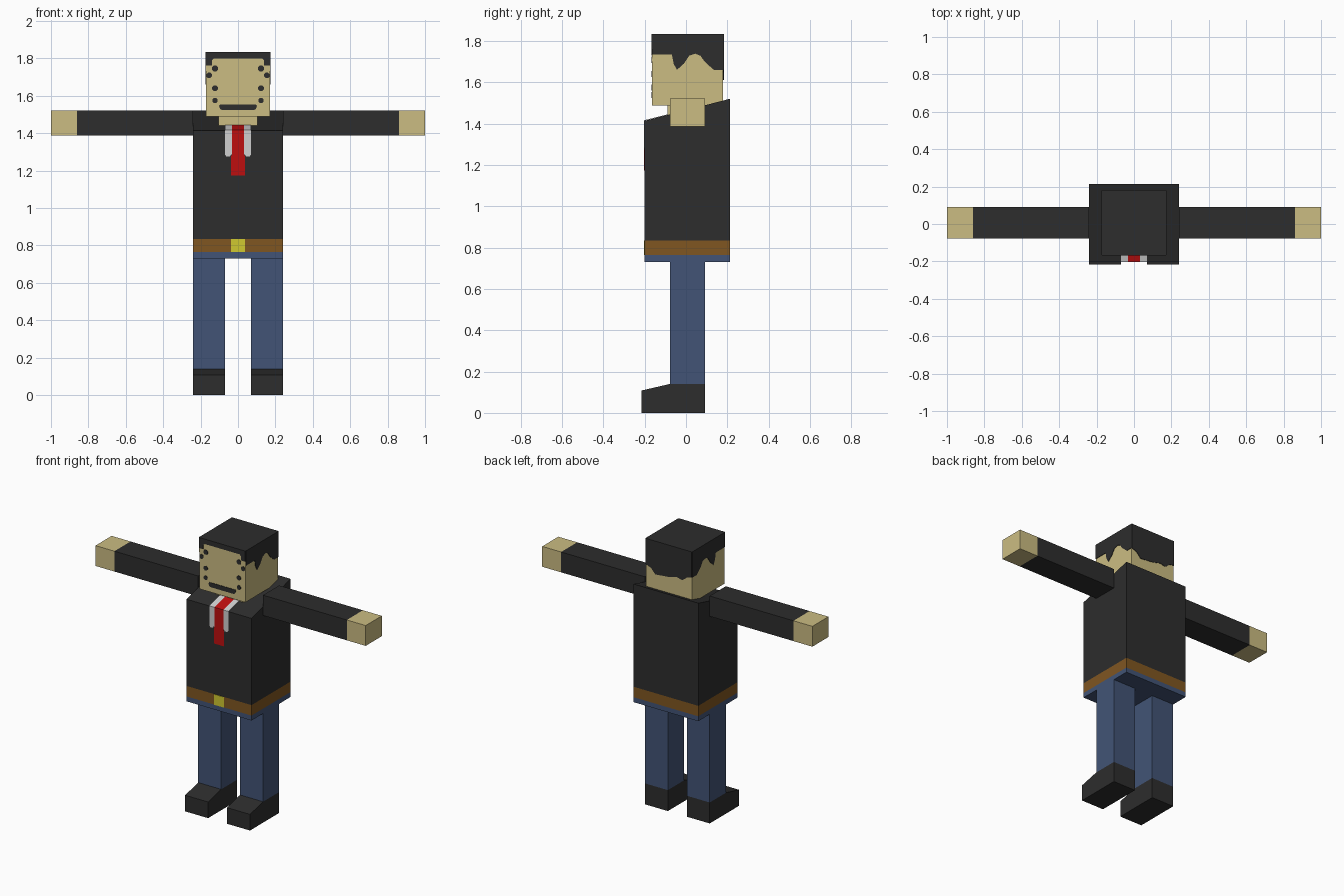
import bpy, bmesh, math
from mathutils import Vector

if "Cube" in bpy.data.objects:
    bpy.data.objects.remove(bpy.data.objects["Cube"])


def material(name, rgb):
    m = bpy.data.materials.new(name)
    lin = [((c / 255 + 0.055) / 1.055) ** 2.4 if c > 10 else c / 255 / 12.92 for c in rgb]
    m.diffuse_color = (*lin, 1)
    m.use_nodes = True
    m.node_tree.nodes["Principled BSDF"].inputs["Base Color"].default_value = m.diffuse_color
    return m


CHARCOAL = material("charcoal", (45, 45, 45))
SKIN = material("skin", (203, 188, 130))
DENIM = material("denim blue", (66, 84, 118))
BROWN = material("belt brown", (128, 86, 33))
YELLOW = material("buckle yellow", (208, 200, 48))
RED = material("tie red", (190, 15, 15))
WHITE = material("shirt white", (208, 208, 208))


def prism(name, profile, axis, a, b, mats, cuts=(), rule=None):
    """Extrude a profile along x (y,z points) or y (x,z points), cut it, colour by rule."""
    bm = bmesh.new()
    place = (lambda p: (a, p[0], p[1])) if axis == "x" else (lambda p: (p[0], a, p[1]))
    face = bm.faces.new([bm.verts.new(place(p)) for p in profile])
    ext = bmesh.ops.extrude_face_region(bm, geom=[face])["geom"]
    step = Vector((b - a, 0, 0)) if axis == "x" else Vector((0, b - a, 0))
    bmesh.ops.translate(bm, vec=step, verts=[g for g in ext if isinstance(g, bmesh.types.BMVert)])
    for co, no in cuts:
        bmesh.ops.bisect_plane(bm, geom=bm.verts[:] + bm.edges[:] + bm.faces[:],
                               plane_co=co, plane_no=no)
    bmesh.ops.recalc_face_normals(bm, faces=bm.faces[:])
    bm.normal_update()
    if rule:
        for f in bm.faces:
            f.material_index = rule(f.calc_center_median(), f.normal)
    me = bpy.data.meshes.new(name)
    bm.to_mesh(me)
    bm.free()
    for m in mats:
        me.materials.append(m)
    ob = bpy.data.objects.new(name, me)
    bpy.context.collection.objects.link(ob)
    return ob


def rect(u0, v0, u1, v1):
    return [(u0, v0), (u1, v0), (u1, v1), (u0, v1)]


T = 0.003                      # thickness of painted plates
FRONT, BACK = -0.2, 0.213      # torso
HF, HB, HW = -0.165, 0.18, 0.17  # head front, back, half width
HZ0, HZ1 = 1.488, 1.833

# Torso: jeans waist, belt and jacket with sloped shoulders
prism("torso", [(FRONT, 0.73), (BACK, 0.73), (BACK, 1.52), (FRONT, 1.413)], "x", -0.24, 0.24,
      [DENIM, BROWN, CHARCOAL],
      cuts=[((0, 0, 0.763), (0, 0, 1)), ((0, 0, 0.833), (0, 0, 1))],
      rule=lambda c, n: 0 if c.z < 0.763 else 1 if c.z < 0.833 else 2)
prism("belt_buckle", rect(-0.037, 0.763, 0.037, 0.833), "y", FRONT - T, FRONT, [YELLOW])


# Shirt and tie strips folding over the front edge of the torso
def strip(bottom):
    return [(FRONT, bottom), (FRONT - T, bottom), (FRONT - T, 1.413 + T),
            (-0.09, 1.4415 + T), (-0.09, 1.4415), (FRONT, 1.413)]


prism("tie", strip(1.28), "x", -0.033, 0.033, [RED])
prism("tie_end", rect(-0.037, 1.173, 0.037, 1.28), "y", FRONT - T, FRONT, [RED])

# Neck and head
prism("neck", rect(-0.09, 1.40, 0.1, HZ0), "x", -0.105, 0.105, [SKIN])
prism("head", rect(HF, HZ0, HB, HZ1), "x", -HW, HW, [SKIN, CHARCOAL],
      rule=lambda c, n: 1 if n.z > 0.5 else 0)

# Hair painted on the front, back and sides
prism("hair_front", [(-HW, HZ1), (-HW, 1.762), (-0.14, 1.762), (-0.14, 1.79), (-0.128, 1.8),
                     (0.128, 1.8), (0.14, 1.79), (0.14, 1.762), (HW, 1.762), (HW, HZ1)],
      "y", HF - T, HF, [CHARCOAL])
prism("hair_back", [(-HW, HZ1), (-HW, 1.66), (-0.14, 1.655), (-0.1, 1.625), (-0.06, 1.635),
                    (0, 1.62), (0.05, 1.615), (0.1, 1.61), (0.13, 1.645), (HW, 1.66), (HW, HZ1)],
      "y", HB, HB + T, [CHARCOAL])
side_hair = [(HF, HZ1), (HF, 1.733), (-0.068, 1.733), (-0.06, 1.69), (-0.044, 1.66),
             (-0.01, 1.69), (0.015, 1.728), (0.045, 1.738), (0.07, 1.728), (0.09, 1.7),
             (0.115, 1.677), (0.135, 1.66), (HB, 1.66), (HB, HZ1)]

# Mouth
prism("mouth", [(-0.102, 1.545), (-0.094, 1.527), (-0.085, 1.523), (0.085, 1.523), (0.094, 1.527),
                (0.102, 1.545), (0.095, 1.553), (-0.095, 1.553)], "y", HF - T, HF, [CHARCOAL])

# Mirrored parts
for side, s in (("left", -1), ("right", 1)):
    prism(f"{side}_shirt_strip", strip(1.285), "x", s * 0.033, s * 0.07, [WHITE])
    prism(f"{side}_shirt_tip", [(s * 0.037, 1.285), (s * 0.043, 1.275), (s * 0.062, 1.275),
                                (s * 0.07, 1.285)], "y", FRONT - T, FRONT, [WHITE])
    prism(f"{side}_hair", side_hair, "x", s * HW, s * (HW + T), [CHARCOAL])
    # Face spots
    for i, (x, z, r) in enumerate([(0.123, 1.746, 0.017), (0.154, 1.709, 0.016),
                                   (0.123, 1.639, 0.016), (0.123, 1.575, 0.015)]):
        ring = [(s * x + r * math.cos(k * math.pi / 4 + math.pi / 8),
                 z + r * math.sin(k * math.pi / 4 + math.pi / 8)) for k in range(8)]
        prism(f"{side}_face_spot_{i + 1}", ring, "y", HF - T, HF, [CHARCOAL])
    # Sleeve with hand at the end
    prism(f"{side}_arm", rect(-0.078, 1.386, 0.092, 1.522), "x", s * 0.24, s * 1.0,
          [CHARCOAL, SKIN], cuts=[((s * 0.86, 0, 0), (1, 0, 0))],
          rule=lambda c, n: 1 if abs(c.x) > 0.86 else 0)
    # Leg and wedge shoe
    prism(f"{side}_leg", rect(-0.078, 0.14, 0.092, 0.73), "x", s * 0.07, s * 0.24, [DENIM])
    prism(f"{side}_shoe", [(-0.216, 0), (0.092, 0), (0.092, 0.14), (-0.078, 0.14),
                           (-0.216, 0.108)], "x", s * 0.07, s * 0.24, [CHARCOAL])
